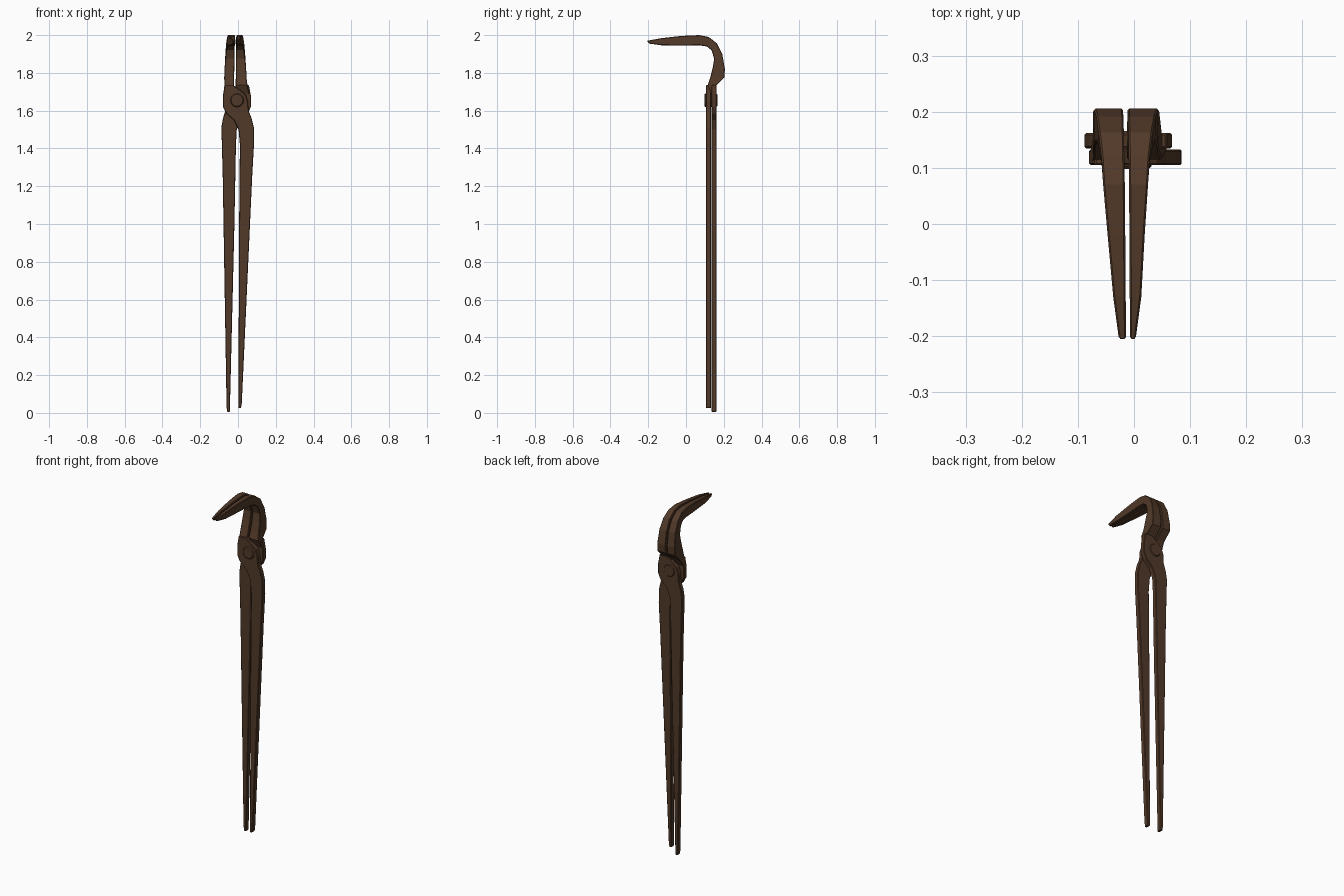
import bpy, bmesh
from mathutils import Matrix, Vector

if "Cube" in bpy.data.objects:
    bpy.data.objects.remove(bpy.data.objects["Cube"])

iron = bpy.data.materials.new("rusty_iron")
iron.diffuse_color = (0.085, 0.042, 0.022, 1)
iron.use_nodes = True
iron.node_tree.nodes["Principled BSDF"].inputs["Base Color"].default_value = iron.diffuse_color


def finish(name, bm, bevel=0.0):
    bmesh.ops.recalc_face_normals(bm, faces=bm.faces)
    me = bpy.data.meshes.new(name)
    bm.to_mesh(me)
    bm.free()
    me.materials.append(iron)
    ob = bpy.data.objects.new(name, me)
    bpy.context.collection.objects.link(ob)
    if bevel:
        mod = ob.modifiers.new("Bevel", "BEVEL")
        mod.width, mod.segments = bevel, 1
        mod.limit_method, mod.angle_limit = "ANGLE", 0.9
    return ob


# Rein with its crossing boss: flat outline (x, z)
OUTLINE = [(0.002, 0.025), (0.016, 0.025), (0.02, 0.05), (0.075, 1.25),
           (0.085, 1.43), (0.084, 1.51), (0.072, 1.56), (0.056, 1.6),
           (0.052, 1.65), (0.04, 1.685), (0.01, 1.71), (-0.025, 1.735),
           (-0.07, 1.735), (-0.08, 1.68), (-0.08, 1.62), (-0.062, 1.585),
           (-0.022, 1.55), (0.003, 1.5), (0.01, 1.42), (0.006, 1.0)]


def rein(name, outline, y0, y1):
    bm = bmesh.new()
    face = bm.faces.new([bm.verts.new((x, y0, z)) for x, z in outline])
    ext = bmesh.ops.extrude_face_region(bm, geom=[face])
    bmesh.ops.translate(bm, vec=(0, y1 - y0, 0),
                        verts=[v for v in ext["geom"] if isinstance(v, bmesh.types.BMVert)])
    return finish(name, bm, 0.003)


def mirrored(x, z):
    # opposite rein, slightly swung about the rivet
    shift = 0.042 * (1 - z / 1.45) if z < 1.45 else 0.012 * min(1, (z - 1.45) / 0.17)
    return (-x - shift, z - 0.02 * max(0, 1 - z / 1.2))


rein("front_rein", OUTLINE, 0.105, 0.133)
rein("back_rein", [mirrored(x, z) for x, z in OUTLINE], 0.135, 0.162)

# Hooked jaws: outer y, z then inner y, z along the bend
BEND = [(0.158, 1.73, 0.115, 1.735), (0.203, 1.775, 0.128, 1.775),
        (0.206, 1.82, 0.142, 1.83), (0.192, 1.9, 0.149, 1.875),
        (0.163, 1.957, 0.135, 1.92), (0.12, 1.99, 0.11, 1.94),
        (0.07, 2.0, 0.07, 1.946), (-0.02, 1.996, -0.02, 1.945),
        (-0.13, 1.984, -0.13, 1.946), (-0.207, 1.97, -0.195, 1.955)]


def jaw(name, layer, inner, outer):
    bm = bmesh.new()
    stations = [(layer[1], 1.685, layer[0], 1.685)] + BEND
    rings = []
    for i, (oy, oz, iy, iz) in enumerate(stations):
        a = inner[0] + (inner[1] - inner[0]) * i / (len(stations) - 1)
        b = outer[i]
        rings.append([bm.verts.new(p) for p in
                      ((a, oy, oz), (b, oy, oz), (b, iy, iz), (a, iy, iz))])
    for r, s in zip(rings, rings[1:]):
        for k in range(4):
            bm.faces.new((r[k], r[(k + 1) % 4], s[(k + 1) % 4], s[k]))
    bm.faces.new(rings[0])
    bm.faces.new(rings[-1])
    return finish(name, bm, 0.003)


jaw("left_jaw", (0.106, 0.132), (-0.022, -0.014),
    (-0.078, -0.072, -0.073, -0.071, -0.067, -0.063, -0.058, -0.055, -0.047, -0.037, -0.027))
jaw("right_jaw", (0.136, 0.161), (-0.013, -0.007),
    (0.06, 0.05, 0.045, 0.043, 0.038, 0.033, 0.028, 0.025, 0.019, 0.013, 0.003))

# Rivet through both bosses
bm = bmesh.new()
bmesh.ops.create_cone(bm, cap_ends=True, segments=20, radius1=0.036, radius2=0.036, depth=0.068,
                      matrix=Matrix.Translation((-0.005, 0.132, 1.655)) @ Matrix.Rotation(1.5707963, 4, "X"))
finish("rivet", bm, 0.005)
